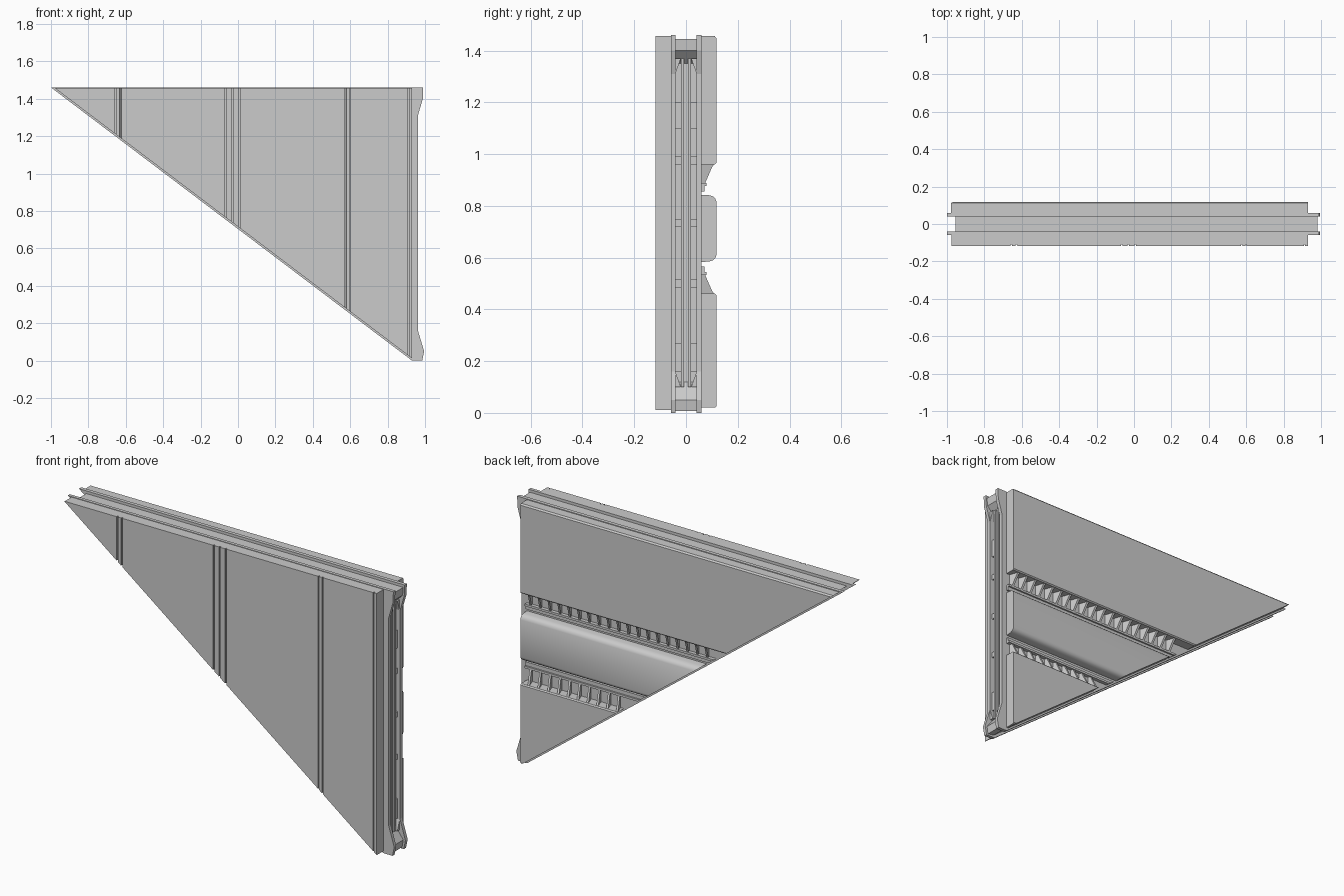
import bpy
import bmesh

if "Cube" in bpy.data.objects:
    bpy.data.objects.remove(bpy.data.objects["Cube"])

TOP, RIGHT = 1.46, 0.93
RUN = 1.93 / 1.46          # horizontal run of the sloping edge per unit height


def slope_x(z, pad=0.016):
    return -1 + (TOP - z) * RUN + pad


def slope_z(x, pad=0.012):
    return TOP - (x + 1) / RUN + pad


def loft(name, a, b):
    """Solid between two matching closed loops."""
    bm = bmesh.new()
    va = [bm.verts.new(p) for p in a]
    vb = [bm.verts.new(p) for p in b]
    n = len(va)
    bm.faces.new(va)
    bm.faces.new(vb[::-1])
    for i in range(n):
        j = (i + 1) % n
        bm.faces.new((va[j], va[i], vb[i], vb[j]))
    bmesh.ops.recalc_face_normals(bm, faces=bm.faces)
    mesh = bpy.data.meshes.new(name)
    bm.to_mesh(mesh)
    bm.free()
    ob = bpy.data.objects.new(name, mesh)
    bpy.context.collection.objects.link(ob)
    return ob


def plate(name, xz, y0, y1):
    return loft(name, [(x, y0, z) for x, z in xz], [(x, y1, z) for x, z in xz])


def bar(name, yz, pad=0.016):
    """Horizontal bar cut off by the sloping edge."""
    return loft(name, [(slope_x(z, pad), y, z) for y, z in yz], [(RIGHT, y, z) for y, z in yz])


def block(name, yz, x0, x1):
    return loft(name, [(x0, y, z) for y, z in yz], [(x1, y, z) for y, z in yz])


def rect(y0, y1, z0, z1):
    return [(y0, z0), (y1, z0), (y1, z1), (y0, z1)]


# Frame flanges and recessed core
flange = [(-1, 1.46), (0.99, 1.46), (0.988, 1.40), (0.962, 1.31),
          (0.962, 0.16), (0.995, 0.05), (0.985, 0), (0.93, 0)]
plate("front_flange", flange, -0.058, -0.04)
plate("back_flange", flange, 0.04, 0.06)
core = [(-0.955, 1.445), (0.982, 1.445), (0.978, 1.40), (0.93, 1.35),
        (0.93, 0.12), (0.982, 0.05), (0.975, 0.008), (0.935, 0.015)]
plate("frame_core", core, -0.041, 0.041)

# Front panel with shallow vertical seams
YF, YS = -0.118, -0.109
front = [(-0.977, -0.057), (-0.977, YF)]
for x0, x1 in [(-0.66, -0.651), (-0.633, -0.624), (-0.07, -0.061), (-0.035, -0.026),
               (0.003, 0.012), (0.572, 0.579), (0.595, 0.602), (0.908, 0.915)]:
    front += [(x0, YF), (x0 + 0.001, YS), (x1 - 0.001, YS), (x1, YF)]
front += [(RIGHT, YF), (RIGHT, -0.057)]
loft("front_panel", [(x, y, 1.457) for x, y in front], [(x, y, slope_z(x)) for x, y in front])

# Back panels
YB, Y0 = 0.118, 0.058
bar("back_panel_top", [(Y0, 0.96), (0.112, 0.96), (YB, 0.966), (YB, 1.448), (0.111, 1.456), (Y0, 1.456)])
mid = bar("back_panel_middle", [(Y0, 0.583), (0.09, 0.585), (0.104, 0.59), (0.113, 0.598), (YB, 0.61),
                                (YB, 0.815), (0.113, 0.829), (0.104, 0.837), (0.09, 0.841), (Y0, 0.843)])
bar("back_panel_bottom", [(Y0, 0.02), (0.112, 0.02), (YB, 0.026), (YB, 0.455), (0.112, 0.461), (Y0, 0.461)])

# Ribbed channels; the lower one mirrors the upper one
for label, edge, s in (("upper", 0.96, 1), ("lower", 0.461, -1)):
    def z(d):
        return edge - s * d
    bar(label + "_channel_rail", rect(Y0, 0.080, z(0.072), z(0.084)))
    bar(label + "_channel_step", rect(Y0, 0.071, z(0.084), z(0.104)))
    fin = [(Y0, z(-0.002)), (0.109, z(-0.002)), (0.100, z(0.012)), (0.074, z(0.072)), (Y0, z(0.072))]
    x = RIGHT - 0.02
    while x > slope_x(min(p[1] for p in fin)) + 0.03:
        lean = [(x - (y - Y0) * 0.35, y, h) for y, h in fin]
        loft(label + "_channel_fin", lean, [(a - 0.012, y, h) for a, y, h in lean])
        x -= 0.06

# Details in the right-hand slot
for s in (-1, 1):
    block("slot_ridge", rect(s * 0.007, s * 0.02, 0.1, 1.37), 0.925, 0.952)
    for z0, z1 in [(0.16, 0.27), (0.485, 0.515), (0.72, 0.75), (0.96, 0.99), (1.1, 1.2)]:
        block("slot_clip", rect(s * 0.02, s * 0.041, z0, z1), 0.925, 0.946)
    for z0, z1 in [(0.10, 0.16), (1.37, 1.31)]:
        block("slot_gusset", [(s * 0.02, z0), (s * 0.041, z0), (s * 0.041, z1)], 0.925, 0.96)

# Smooth the rounded middle panel
bpy.context.view_layer.objects.active = mid
mid.select_set(True)
bpy.ops.object.shade_smooth_by_angle()
